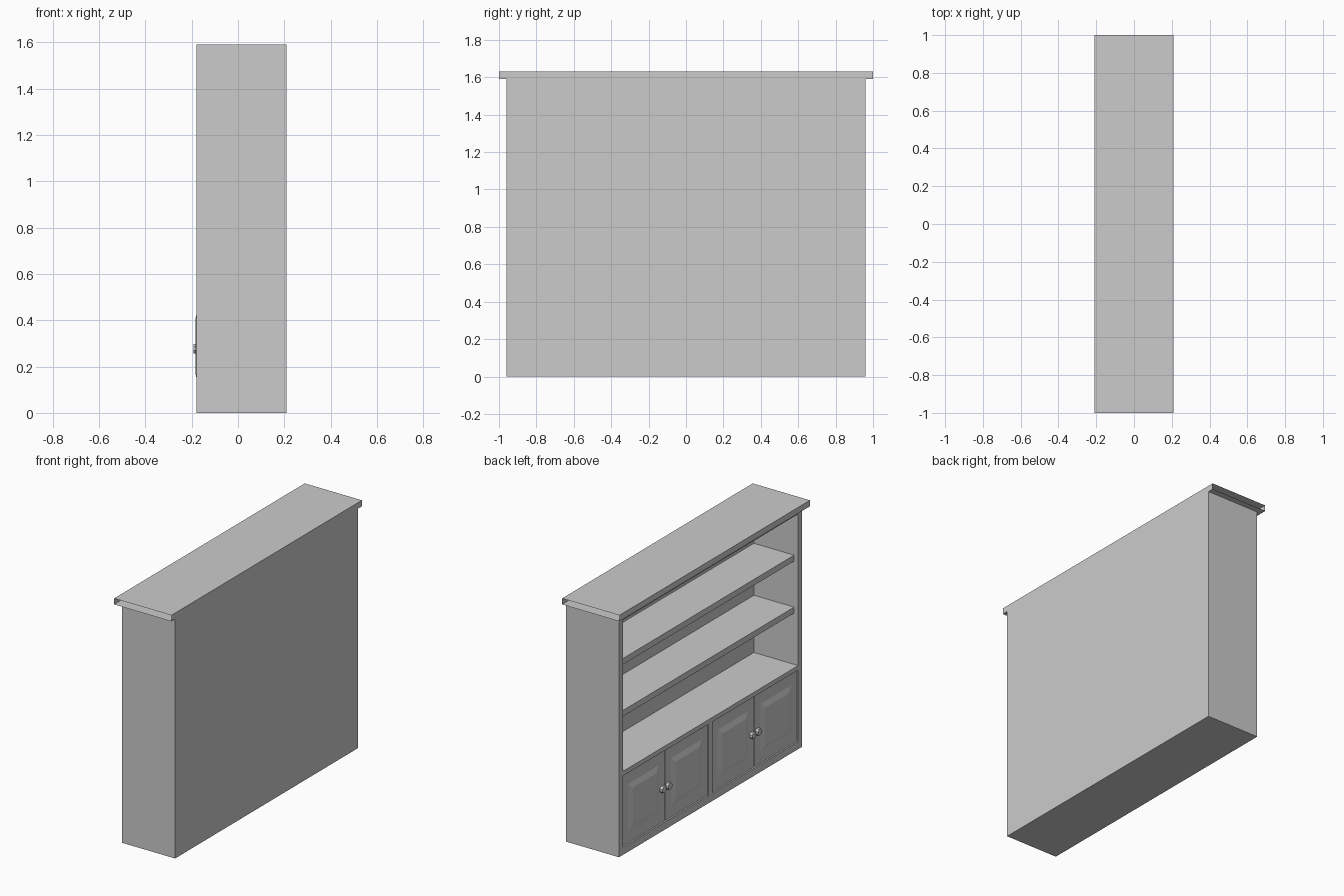
import bpy, bmesh
from math import pi
from mathutils import Matrix

if "Cube" in bpy.data.objects:
    bpy.data.objects.remove(bpy.data.objects["Cube"])

FACE = -0.18           # front plane of the face frame
DOOR = -0.173          # front plane of the doors


def finish(name, bm):
    bmesh.ops.recalc_face_normals(bm, faces=bm.faces)
    mesh = bpy.data.meshes.new(name)
    bm.to_mesh(mesh)
    bm.free()
    ob = bpy.data.objects.new(name, mesh)
    bpy.context.collection.objects.link(ob)
    return ob


def box(name, x, y, z, open_ends=False):
    bm = bmesh.new()
    bmesh.ops.create_cube(bm, size=1)
    for v in bm.verts:
        for i, (lo, hi) in enumerate((x, y, z)):
            v.co[i] = lo if v.co[i] < 0 else hi
    if open_ends:
        ends = [f for f in bm.faces if abs(f.normal.y) > 0.9]
        bmesh.ops.delete(bm, geom=ends, context='FACES_ONLY')
    return finish(name, bm)


def cut(target, name, x, y, z):
    cutter = box(name, x, y, z)
    cutter.hide_render = True
    cutter.hide_viewport = True
    cutter.display_type = 'WIRE'
    mod = target.modifiers.new(name, 'BOOLEAN')
    mod.operation = 'DIFFERENCE'
    mod.solver = 'EXACT'
    mod.object = cutter
    bpy.context.view_layer.objects.active = target
    bpy.ops.object.modifier_apply(modifier=name)
    bpy.data.objects.remove(cutter)


def raised_panel(name, y, z, base, front, slope):
    # frustum panel with sloping edges
    bm = bmesh.new()
    rings = []
    for px, d in ((base, 0), (front, slope)):
        rings.append([bm.verts.new((px, a, b)) for a, b in (
            (y[0] + d, z[0] + d), (y[1] - d, z[0] + d),
            (y[1] - d, z[1] - d), (y[0] + d, z[1] - d))])
    for i in range(4):
        j = (i + 1) % 4
        bm.faces.new((rings[0][i], rings[0][j], rings[1][j], rings[1][i]))
    bm.faces.new(rings[1])
    bm.faces.new(rings[0][::-1])
    return finish(name, bm)


def knob(name, y, z):
    bm = bmesh.new()
    length = 0.022
    bmesh.ops.create_cone(bm, cap_ends=True, segments=8, radius1=0.024,
                          radius2=0.022, depth=length,
                          matrix=Matrix.Translation((-0.193 + length / 2, y, z))
                          @ Matrix.Rotation(-pi / 2, 4, 'Y')
                          @ Matrix.Rotation(pi / 8, 4, 'Z'))
    return finish(name, bm)


# carcass with open shelving above and two door recesses below
carcass = box("carcass", (FACE, 0.21), (-0.96, 0.96), (0, 1.59))
cut(carcass, "shelf_opening", (-0.3, 0.145), (-0.92, 0.92), (0.555, 1.56))
for side in (-1, 1):
    ys = sorted((side * 0.02, side * 0.92))
    cut(carcass, "door_recess", (-0.3, -0.16), ys, (0.05, 0.525))

# overhanging top, open at both ends
box("top_board", (-0.21, 0.21), (-1, 1), (1.59, 1.63), open_ends=True)

# shelves
for i, z in enumerate((0.935, 1.28)):
    box(f"shelf_{i + 1}", (-0.15, 0.145), (-0.92, 0.92), (z - 0.04, z))

# doors, raised panels and knobs
for i, c in enumerate((-0.695, -0.245, 0.245, 0.695)):
    box(f"door_{i + 1}", (DOOR, -0.16), (c - 0.222, c + 0.222), (0.053, 0.522))
    raised_panel(f"door_panel_{i + 1}", (c - 0.16, c + 0.16), (0.13, 0.445),
                 DOOR, -0.183, 0.035)
    inner = 1 if i % 2 == 0 else -1
    knob(f"knob_{i + 1}", c + inner * 0.195, 0.277)
